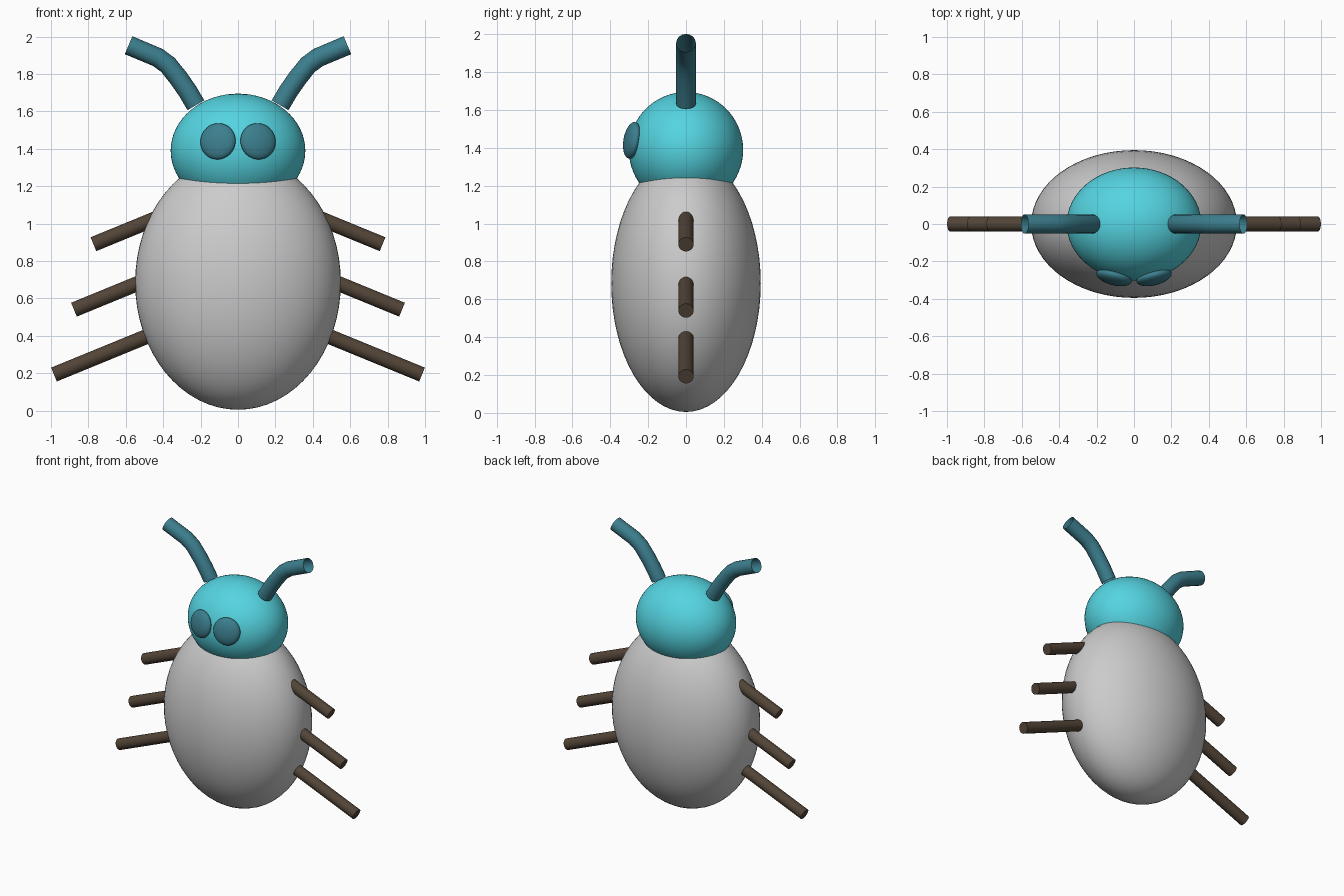
import bpy
import math
from mathutils import Vector

if "Cube" in bpy.data.objects:
    bpy.data.objects.remove(bpy.data.objects["Cube"])


def material(name, rgb):
    m = bpy.data.materials.new(name)
    m.diffuse_color = (*rgb, 1)
    m.use_nodes = True
    m.node_tree.nodes["Principled BSDF"].inputs["Base Color"].default_value = m.diffuse_color
    return m


cyan = material("cyan", (0.09, 0.66, 0.75))
teal = material("teal", (0.045, 0.21, 0.27))
brown = material("brown", (0.085, 0.058, 0.038))


def ellipsoid(name, loc, radii, mat=None, rot=(0, 0, 0), segs=64, rings=32):
    bpy.ops.mesh.primitive_uv_sphere_add(segments=segs, ring_count=rings, radius=1,
                                         location=loc, rotation=rot)
    ob = bpy.context.object
    ob.name = name
    ob.scale = radii
    bpy.ops.object.shade_smooth()
    if mat:
        ob.data.materials.append(mat)
    return ob


# Body and head
ellipsoid("body", (0, 0, 0.685), (0.55, 0.395, 0.68))
ellipsoid("head", (0, 0, 1.39), (0.36, 0.302, 0.305), cyan)

LEG_ANGLE = math.radians(22.3)
LEG_TIPS = {"upper": (0.773, 0.89), "middle": (0.877, 0.54), "lower": (0.984, 0.193)}
ANTENNA = [(0.225, 1.633), (0.27, 1.709), (0.318, 1.778),
           (0.374, 1.848), (0.428, 1.888), (0.585, 1.954)]

for side, s in (("right", 1), ("left", -1)):
    # Flattened eye lying on the head surface
    ellipsoid(f"{side}_eye", (s * 0.107, -0.285, 1.44), (0.097, 0.04, 0.098), teal,
              (math.radians(-9.5), 0, s * math.radians(14.5)), 32, 16)

    # Straight legs running out of the body
    for level, (x, z) in LEG_TIPS.items():
        tip = Vector((s * x, 0, z))
        root = Vector((s * 0.36, 0, z + (x - 0.36) * math.tan(LEG_ANGLE)))
        d = tip - root
        bpy.ops.mesh.primitive_cylinder_add(vertices=32, radius=0.04, depth=d.length,
                                            location=(tip + root) / 2,
                                            rotation=d.to_track_quat('Z', 'Y').to_euler())
        leg = bpy.context.object
        leg.name = f"{side}_{level}_leg"
        leg.data.materials.append(brown)
        bpy.ops.object.shade_smooth_by_angle(angle=math.radians(40))

    # Curved open-ended antenna tube
    curve = bpy.data.curves.new(f"{side}_antenna", 'CURVE')
    curve.dimensions = '3D'
    curve.bevel_depth = 0.052
    curve.bevel_resolution = 6
    curve.use_fill_caps = False
    spline = curve.splines.new('POLY')
    spline.points.add(len(ANTENNA) - 1)
    for p, (x, z) in zip(spline.points, ANTENNA):
        p.co = (s * x, 0, z, 1)
    spline.use_smooth = True
    curve.materials.append(teal)
    bpy.context.collection.objects.link(bpy.data.objects.new(f"{side}_antenna", curve))
